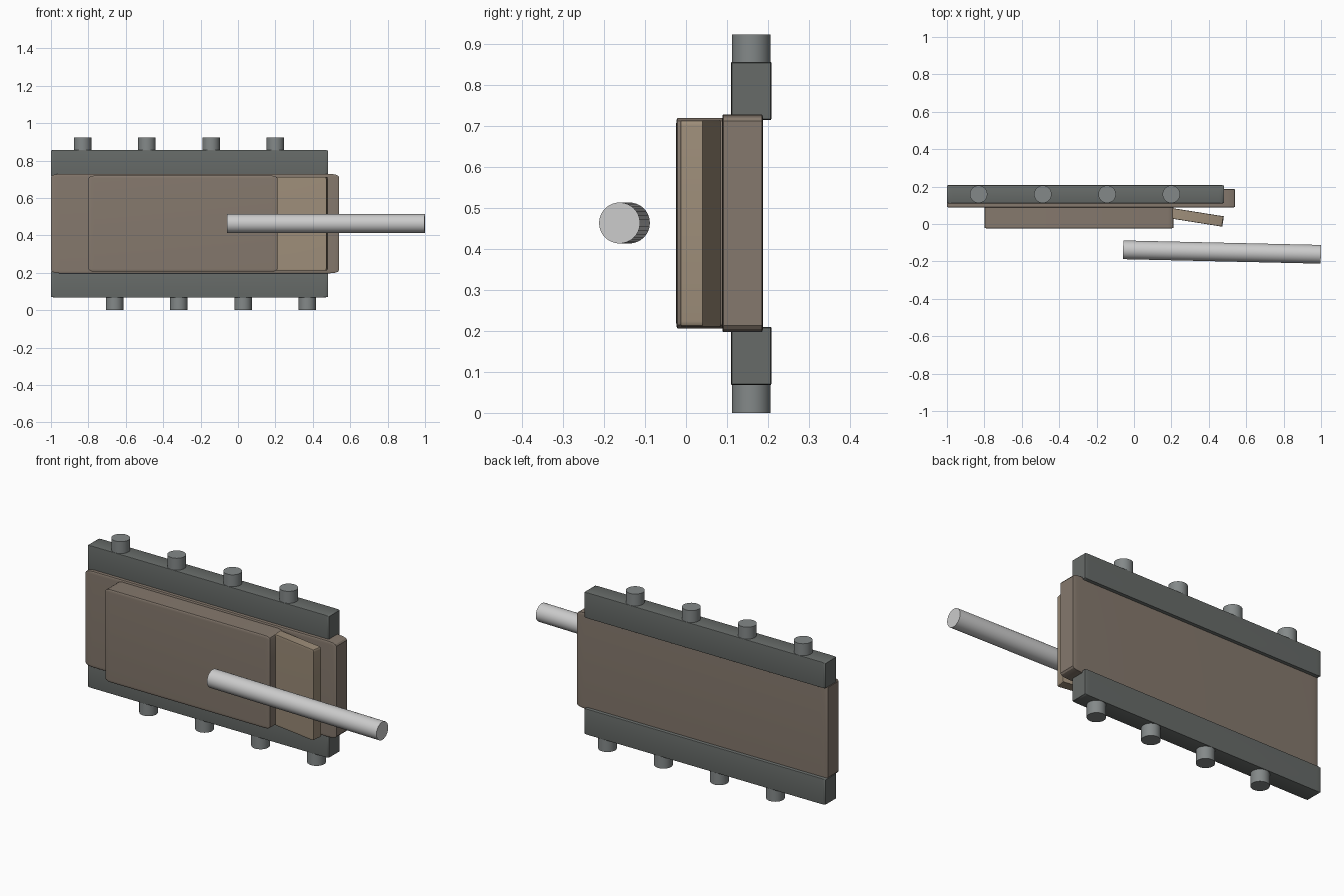
import bpy, bmesh, math
from mathutils import Matrix, Vector

if "Cube" in bpy.data.objects:
    bpy.data.objects.remove(bpy.data.objects["Cube"])


def material(name, rgb):
    m = bpy.data.materials.new(name)
    m.diffuse_color = (*rgb, 1)
    m.use_nodes = True
    m.node_tree.nodes["Principled BSDF"].inputs["Base Color"].default_value = m.diffuse_color
    return m


BROWN = material("brown_shell", (0.235, 0.190, 0.153))
TAN = material("tan_flap", (0.335, 0.265, 0.190))
DARK = material("dark_rail", (0.135, 0.147, 0.140))
STEEL = material("stud_steel", (0.230, 0.250, 0.250))
LIGHT = material("light_rod", (0.52, 0.52, 0.52))


def finish(name, bm, mat):
    mesh = bpy.data.meshes.new(name)
    bm.to_mesh(mesh)
    bm.free()
    ob = bpy.data.objects.new(name, mesh)
    bpy.context.collection.objects.link(ob)
    mesh.materials.append(mat)
    bpy.ops.object.select_all(action='DESELECT')
    ob.select_set(True)
    bpy.context.view_layer.objects.active = ob
    bpy.ops.object.shade_smooth_by_angle(angle=math.radians(32))
    return ob


def block(name, lo, hi, mat, bevel, turn=0.0):
    """Rounded box between two corners; the rounding follows its proportions."""
    lo, hi = Vector(lo), Vector(hi)
    size = hi - lo
    bm = bmesh.new()
    bmesh.ops.create_cube(bm, size=1)
    bmesh.ops.bevel(bm, geom=bm.edges[:], offset=bevel, segments=3,
                    profile=0.5, affect='EDGES')
    bmesh.ops.transform(bm, verts=bm.verts[:], matrix=Matrix.Translation((lo + hi) / 2)
                        @ Matrix.Rotation(turn, 4, 'Z') @ Matrix.Diagonal((*size, 1)))
    return finish(name, bm, mat)


def cylinder(name, a, b, radius, mat):
    a, b = Vector(a), Vector(b)
    axis = b - a
    bm = bmesh.new()
    bmesh.ops.create_cone(bm, cap_ends=True, segments=32, radius1=radius,
                          radius2=radius, depth=axis.length)
    bmesh.ops.transform(bm, verts=bm.verts[:], matrix=Matrix.Translation((a + b) / 2)
                        @ axis.to_track_quat('Z', 'Y').to_matrix().to_4x4())
    return finish(name, bm, mat)


# Body plate and raised front cover
block("body_plate", (-1.0, 0.088, 0.197), (0.54, 0.188, 0.728), BROWN, 0.03)
block("front_cover", (-0.80, -0.024, 0.206), (0.212, 0.095, 0.719), BROWN, 0.03)

# Angled flap beside the cover
block("side_flap", (0.19, 0.008, 0.211), (0.478, 0.064, 0.713), TAN, 0.025,
      turn=math.radians(-9))

# Top and bottom rails with offset rows of studs
for side, z0, z1, tip, x0 in (("top", 0.714, 0.856, 0.922, -0.831),
                              ("bottom", 0.21, 0.068, 0.0, -0.660)):
    block(side + "_rail", (-1.0, 0.11, min(z0, z1)), (0.48, 0.208, max(z0, z1)), DARK, 0.02)
    for i in range(4):
        x = x0 + i * 0.3435
        cylinder(f"{side}_stud_{i + 1}", (x, 0.159, (z0 + z1) / 2), (x, 0.159, tip),
                 0.047, STEEL)

# Slightly slanted rod in front
cylinder("front_rod", (-0.058, -0.138, 0.463), (0.999, -0.162, 0.463), 0.05, LIGHT)
